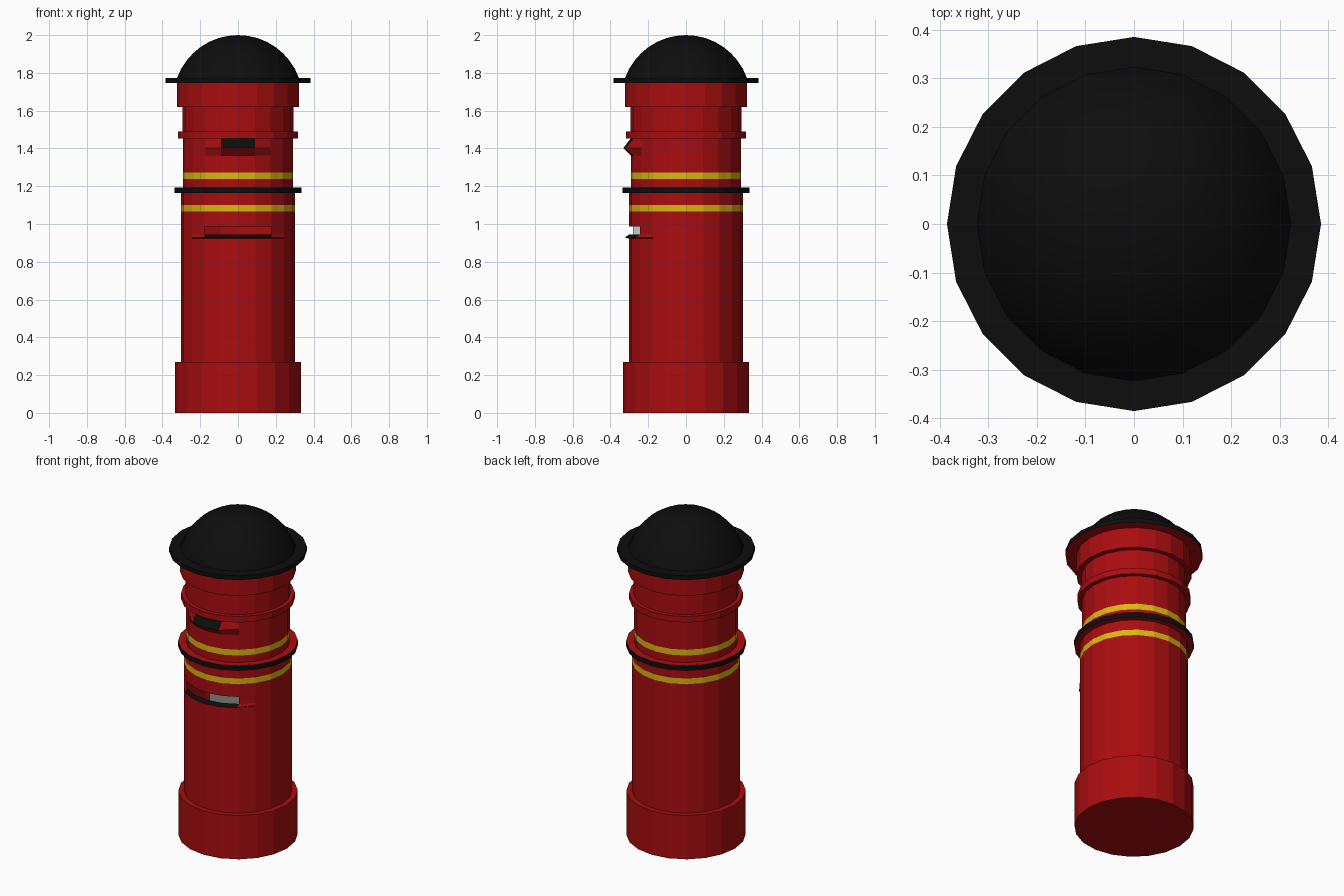
import bpy, bmesh
from math import sin, cos, pi, asin, sqrt

if "Cube" in bpy.data.objects:
    bpy.data.objects.remove(bpy.data.objects["Cube"])

SIDES = 20
R_, K_, Y_, W_ = 0, 1, 2, 3


def material(name, rgb):
    m = bpy.data.materials.new(name)
    m.diffuse_color = (*rgb, 1)
    m.use_nodes = True
    m.node_tree.nodes["Principled BSDF"].inputs["Base Color"].default_value = m.diffuse_color
    return m


MATS = [material("red_paint", (0.40, 0.004, 0.005)),
        material("black_paint", (0.004, 0.004, 0.004)),
        material("yellow_paint", (0.70, 0.48, 0.005)),
        material("white_paper", (1, 1, 1))]


def finish(name, bm):
    me = bpy.data.meshes.new(name)
    bm.to_mesh(me)
    bm.free()
    for m in MATS:
        me.materials.append(m)
    ob = bpy.data.objects.new(name, me)
    bpy.context.collection.objects.link(ob)
    return ob


def lathe(profile, smooth_above=99):
    """Profile rows: radius, z, material of the band above. Vertex 0 faces the front."""
    bm = bmesh.new()
    rings = []
    for r, z, _ in profile:
        if r == 0:
            rings.append([bm.verts.new((0, 0, z))] * SIDES)
        else:
            rings.append([bm.verts.new((r * sin(2 * pi * i / SIDES),
                                        -r * cos(2 * pi * i / SIDES), z))
                          for i in range(SIDES)])
    bands = []
    for k, (a, b) in enumerate(zip(rings, rings[1:])):
        band = []
        for i in range(SIDES):
            j = (i + 1) % SIDES
            f = bm.faces.new(list(dict.fromkeys((a[i], a[j], b[j], b[i]))))
            f.material_index = profile[k][2]
            f.smooth = profile[k][1] >= smooth_above
            band.append(f)
        bands.append(band)
    return bm, rings, bands


# Pillar body, one turned profile with painted bands
body = [(0, 0, R_), (.334, 0, R_), (.334, .27, R_), (.302, .27, R_),
        (.302, .923, R_), (.302, .928, R_), (.302, .944, R_), (.302, .987, R_),
        (.302, 1.065, Y_), (.302, 1.10, R_), (.302, 1.163, R_),
        (.335, 1.163, K_), (.335, 1.194, R_), (.292, 1.194, R_),
        (.292, 1.237, Y_), (.292, 1.273, R_),
        (.292, 1.363, R_), (.292, 1.402, R_), (.292, 1.453, R_),
        (.318, 1.453, R_), (.318, 1.49, R_), (.294, 1.49, R_),
        (.294, 1.62, R_), (.323, 1.62, R_), (.323, 1.746, R_)]
bm, rings, bands = lathe(body)
index = {z: k for k, (r, z, m) in enumerate(body)}

# Upper slot: hood pulled forward from the two front faces
for i in (-1, 0, 1):
    rings[index[1.402]][i].co.y -= .04
for i in (-1, 0):
    bands[index[1.402]][i].material_index = K_

# Lower slot: black lip pulled forward under an open gap
for i in range(-2, 3):
    rings[index[.928]][i].co.y -= .022
for i in range(-2, 2):
    bands[index[.928]][i].material_index = K_
bmesh.ops.delete(bm, geom=[bands[index[.944]][i] for i in range(-2, 2)],
                 context='FACES_ONLY')
finish("pillar_body", bm)

# Cap: brim and smooth dome
A, Z0, H = .323, 1.772, .228
RAD = (A * A + H * H) / (2 * H)
t0 = asin(A / RAD)
cap = [(.323, 1.746, R_), (.385, 1.746, K_), (.385, 1.772, K_)]
for k in range(9):
    t = t0 * (1 - k / 8)
    cap.append((RAD * sin(t) if k < 8 else 0, 2 - RAD + RAD * cos(t), K_))
bm, _, bands = lathe(cap)
for band in bands[3:]:
    for f in band:
        f.smooth = True
edges = {e for f in bands[3] for e in f.edges}
for e in edges:
    if all(abs(v.co.z - Z0) < .001 for v in e.verts):
        e.smooth = False
finish("domed_cap", bm)

# White sheet standing inside the pillar, glimpsed through the lower slot
bm = bmesh.new()
f = bm.faces.new([bm.verts.new(c) for c in
                  ((0, -.28, .70), (0, .10, .70), (0, .10, 1.05), (0, -.28, 1.05))])
f.material_index = W_
finish("inner_sheet", bm)
